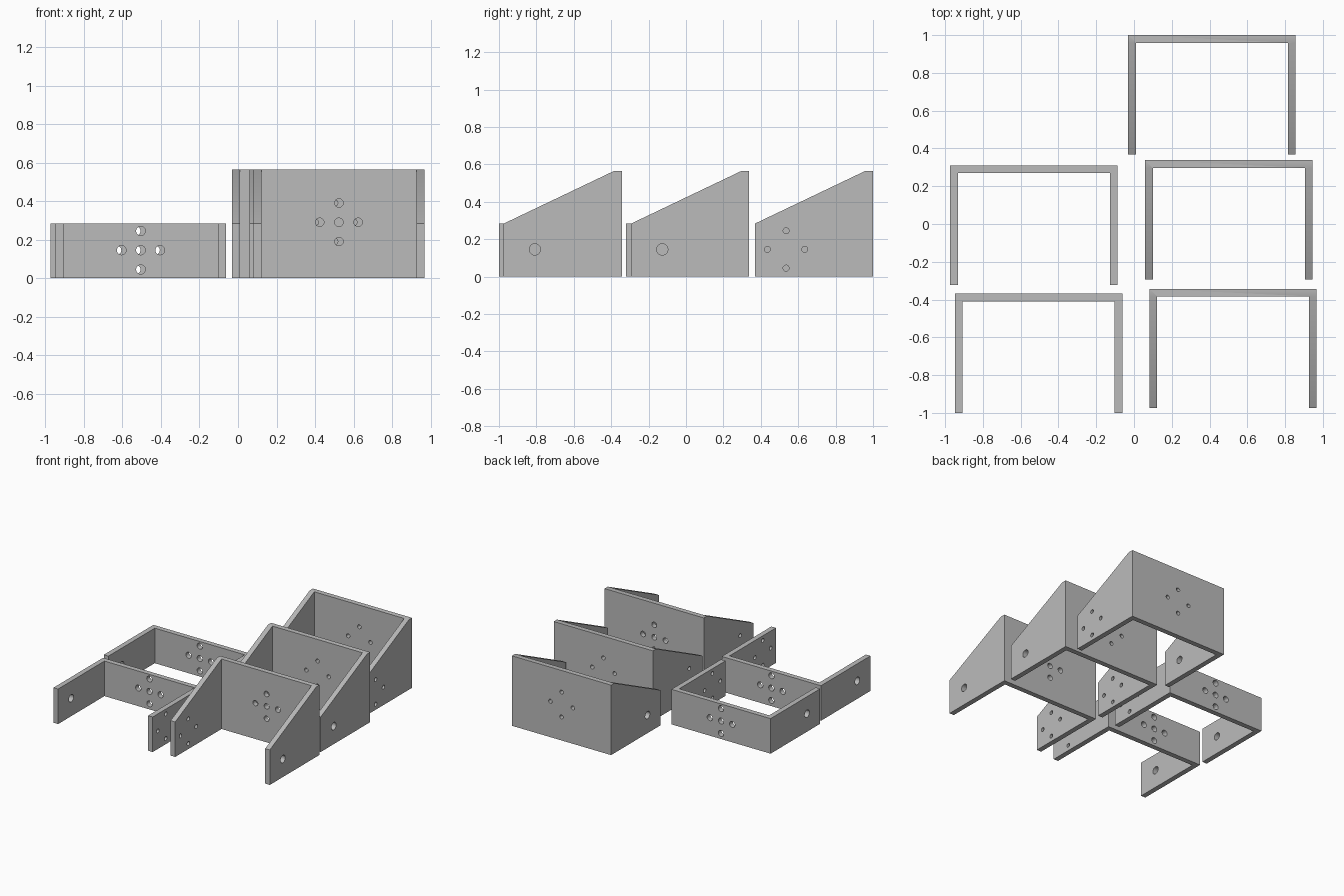
import bpy
import bmesh
from math import pi
from mathutils import Matrix, Vector

cube = bpy.data.objects.get("Cube")
if cube:
    bpy.data.objects.remove(cube)

grey = bpy.data.materials.new("plain grey")
grey.use_nodes = True
COLOUR = (0.5, 0.5, 0.5, 1)
grey.diffuse_color = COLOUR
grey.node_tree.nodes["Principled BSDF"].inputs["Base Color"].default_value = COLOUR

WIDTH, DEPTH, WALL = 0.886, 0.632, 0.041
LOW, TALL = 0.283, 0.565
ARM_HOLE_Y = -0.465      # measured from the back face
ARM_HOLE_Z = 0.145
SPACING = 0.1


def make_object(name, bm):
    bmesh.ops.recalc_face_normals(bm, faces=bm.faces)
    mesh = bpy.data.meshes.new(name)
    bm.to_mesh(mesh)
    bm.free()
    mesh.materials.append(grey)
    obj = bpy.data.objects.new(name, mesh)
    bpy.context.collection.objects.link(obj)
    return obj


def add_hole(bm, centre, radius, axis):
    turn = Matrix.Rotation(pi / 2, 4, 'Y' if axis == 'X' else 'X')
    bmesh.ops.create_cone(bm, cap_ends=True, segments=32, radius1=radius, radius2=radius,
                          depth=WALL * 3, matrix=Matrix.Translation(centre) @ turn)


def add_cross(bm, centre, radius, axis, with_centre):
    side = Vector((1, 0, 0)) if axis == 'Y' else Vector((0, 1, 0))
    up = Vector((0, 0, 1))
    for step in (side, -side, up, -up):
        add_hole(bm, Vector(centre) + step * SPACING, radius, axis)
    if with_centre:
        add_hole(bm, centre, radius, axis)


def subtract(obj, cutter):
    mod = obj.modifiers.new("cut", 'BOOLEAN')
    mod.operation = 'DIFFERENCE'
    mod.solver = 'EXACT'
    mod.object = cutter
    bpy.context.view_layer.objects.active = obj
    bpy.ops.object.modifier_apply(modifier=mod.name)
    bpy.data.objects.remove(cutter)


def bracket(name, x, back_y, height, big_side, plate_radius, plate_centre):
    # Side profile swept across the full width
    bm = bmesh.new()
    profile = [(-DEPTH, 0), (0, 0), (0, height)]
    if height > LOW:
        profile.append((-WALL, height))
    profile.append((-DEPTH, LOW))
    face = bm.faces.new([bm.verts.new((-WIDTH / 2, y, z)) for y, z in profile])
    swept = bmesh.ops.extrude_face_region(bm, geom=[face])["geom"]
    bmesh.ops.translate(bm, vec=(WIDTH, 0, 0),
                        verts=[v for v in swept if isinstance(v, bmesh.types.BMVert)])
    body = make_object(name, bm)

    # Hollow between the two arms
    bm = bmesh.new()
    size = Vector((WIDTH - 2 * WALL, DEPTH, 2))
    bmesh.ops.create_cube(bm, size=1, matrix=Matrix.Translation((0, -WALL - DEPTH / 2, 0))
                          @ Matrix.Diagonal(size.to_4d()))
    subtract(body, make_object("hollow_cutter", bm))

    # Pivot hole in one arm, screw holes in the other arm and the back plate
    bm = bmesh.new()
    arm_x = big_side * (WIDTH - WALL) / 2
    add_hole(bm, Vector((arm_x, ARM_HOLE_Y, ARM_HOLE_Z)), 0.03, 'X')
    add_cross(bm, (-arm_x, ARM_HOLE_Y, ARM_HOLE_Z), 0.016, 'X', False)
    plate_z = ARM_HOLE_Z if height == LOW else 0.29
    add_cross(bm, (0, -WALL / 2, plate_z), plate_radius, 'Y', plate_centre)
    subtract(body, make_object("hole_cutter", bm))

    body.location = (x, back_y, 0)
    bpy.ops.object.select_all(action='DESELECT')
    body.select_set(True)
    bpy.context.view_layer.objects.active = body
    bpy.ops.object.shade_smooth_by_angle(angle=pi / 6)


# Low brackets
bracket("front_low_bracket", -0.505, -0.368, LOW, -1, 0.024, True)
bracket("rear_low_bracket", -0.53, 0.31, LOW, -1, 0.024, True)

# Tall brackets with sloping arms
bracket("front_tall_bracket", 0.524, -0.343, TALL, 1, 0.022, True)
bracket("middle_tall_bracket", 0.502, 0.338, TALL, 1, 0.016, False)
bracket("rear_tall_bracket", 0.412, 1.0, TALL, -1, 0.016, False)
